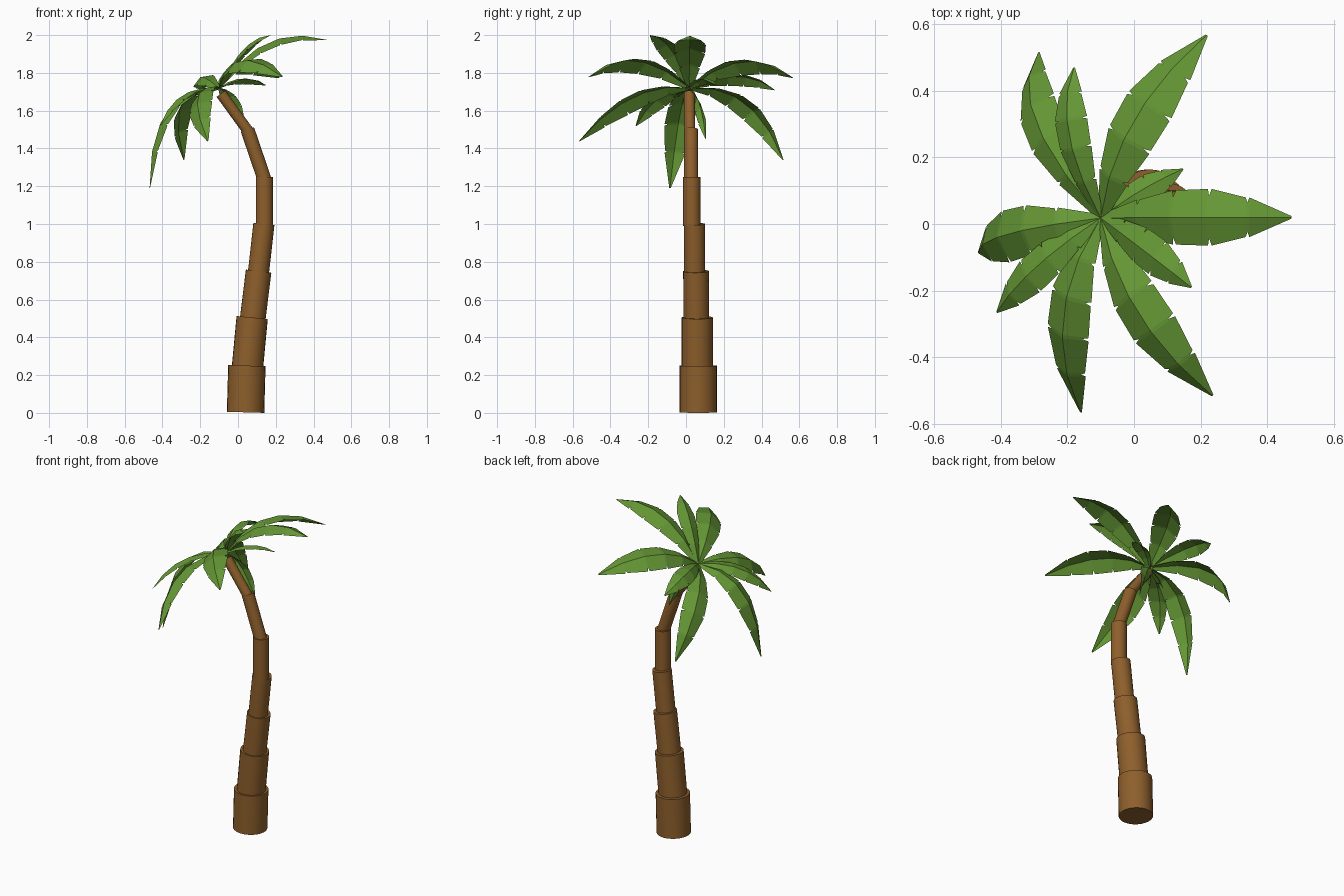
import bpy, bmesh
from mathutils import Vector

if "Cube" in bpy.data.objects:
    bpy.data.objects.remove(bpy.data.objects["Cube"])


def material(name, rgb):
    m = bpy.data.materials.new(name)
    m.diffuse_color = (*rgb, 1)
    m.use_nodes = True
    m.node_tree.nodes["Principled BSDF"].inputs["Base Color"].default_value = m.diffuse_color
    return m


BARK = material("bark", (0.27, 0.115, 0.025))
LEAF = material("leaf", (0.13, 0.31, 0.035))


# Trunk: stacked tilted cylinders that get thinner towards the crown
def trunk_segment(i, bottom, top, radius):
    a, b = Vector(bottom), Vector(top)
    d = b - a
    bpy.ops.mesh.primitive_cylinder_add(vertices=24, radius=radius, depth=d.length,
                                        location=(a + b) / 2,
                                        rotation=d.to_track_quat('Z', 'Y').to_euler())
    o = bpy.context.object
    o.name = f"trunk_segment_{i}"
    o.data.materials.append(BARK)
    bpy.ops.object.shade_smooth_by_angle()


SEGMENTS = [
    ((0.04, 0.065, 0.003), (0.047, 0.065, 0.25), 0.099),
    ((0.050, 0.060, 0.24), (0.075, 0.060, 0.505), 0.083),
    ((0.077, 0.055, 0.49), (0.109, 0.053, 0.75), 0.068),
    ((0.108, 0.046, 0.74), (0.137, 0.045, 1.0), 0.056),
    ((0.140, 0.031, 0.99), (0.140, 0.031, 1.25), 0.046),
    ((0.142, 0.027, 1.23), (0.050, 0.027, 1.50), 0.037),
    ((0.055, 0.02, 1.49), (-0.090, 0.018, 1.69), 0.029),
]
for i, s in enumerate(SEGMENTS, 1):
    trunk_segment(i, *s)

CROWN = Vector((-0.10, 0.018, 1.72))
AXIS = Vector((-0.52, 0, 0.85)).normalized()   # fronds fan out around the leaning trunk top
# outline of one leaf: position along the rib, relative half width
OUTLINE = [(0, 0.15), (0.2, 0.64), (0.4, 0.96), (0.6, 1.0), (0.8, 0.70), (1, 0.05)]


# Frond: ridged leaf along an arched rib, with small slits cut in both edges
def frond(name, mid, tip, half_width):
    mid, tip = Vector(mid), Vector(tip)
    ctrl = 2 * mid - (CROWN + tip) / 2

    def station(t):
        p = CROWN * (1 - t) ** 2 + ctrl * 2 * t * (1 - t) + tip * t * t
        tan = ((ctrl - CROWN) * (1 - t) + (tip - ctrl) * t).normalized()
        side = tan.cross(AXIS).normalized()
        return p, tan, side, side.cross(tan)

    length = (tip - CROWN).length
    rows = []
    for k, (t, w) in enumerate(OUTLINE):
        p, tan, side, up = station(t)
        slit = 0 < k < len(OUTLINE) - 1
        for dt, f in ([(-0.009, 1), (0, 0.74), (0.009, 1)] if slit else [(0, 1)]):
            c = p + tan * dt * length
            r = half_width * w
            edge = side * r * f
            drop = up * r * f * 0.4
            rows.append([c - edge - drop, c, c + edge - drop])
    bm = bmesh.new()
    grid = [[bm.verts.new(v) for v in row] for row in rows]
    for a, b in zip(grid, grid[1:]):
        for j in (0, 1):
            bm.faces.new((a[j], a[j + 1], b[j + 1], b[j]))
    bm.normal_update()
    if sum(f.normal.dot(AXIS) for f in bm.faces) < 0:
        bmesh.ops.reverse_faces(bm, faces=bm.faces[:])
    me = bpy.data.meshes.new(name)
    bm.to_mesh(me)
    bm.free()
    me.materials.append(LEAF)
    bpy.context.collection.objects.link(bpy.data.objects.new(name, me))


# middle of rib, tip, half width
FRONDS = [
    ((0.16, 0.02, 1.96), (0.472, 0.02, 1.975), 0.085),
    ((0.0, 0.31, 1.86), (0.218, 0.567, 1.775), 0.085),
    ((-0.195, 0.27, 1.78), (-0.18, 0.47, 1.71), 0.057),
    ((-0.295, 0.31, 1.64), (-0.287, 0.515, 1.34), 0.072),
    ((-0.378, -0.03, 1.59), (-0.468, -0.085, 1.19), 0.078),
    ((-0.295, -0.13, 1.68), (-0.412, -0.265, 1.52), 0.058),
    ((-0.212, -0.28, 1.67), (-0.16, -0.565, 1.44), 0.075),
    ((0.015, -0.27, 1.865), (0.235, -0.515, 1.78), 0.08),
    ((0.03, -0.08, 1.925), (0.172, -0.19, 2.0), 0.058),
    ((0.02, 0.10, 1.77), (0.147, 0.165, 1.735), 0.045),
    ((-0.035, 0.07, 1.64), (0.045, 0.105, 1.45), 0.04),
]
for i, f in enumerate(FRONDS, 1):
    frond(f"palm_frond_{i}", *f)
